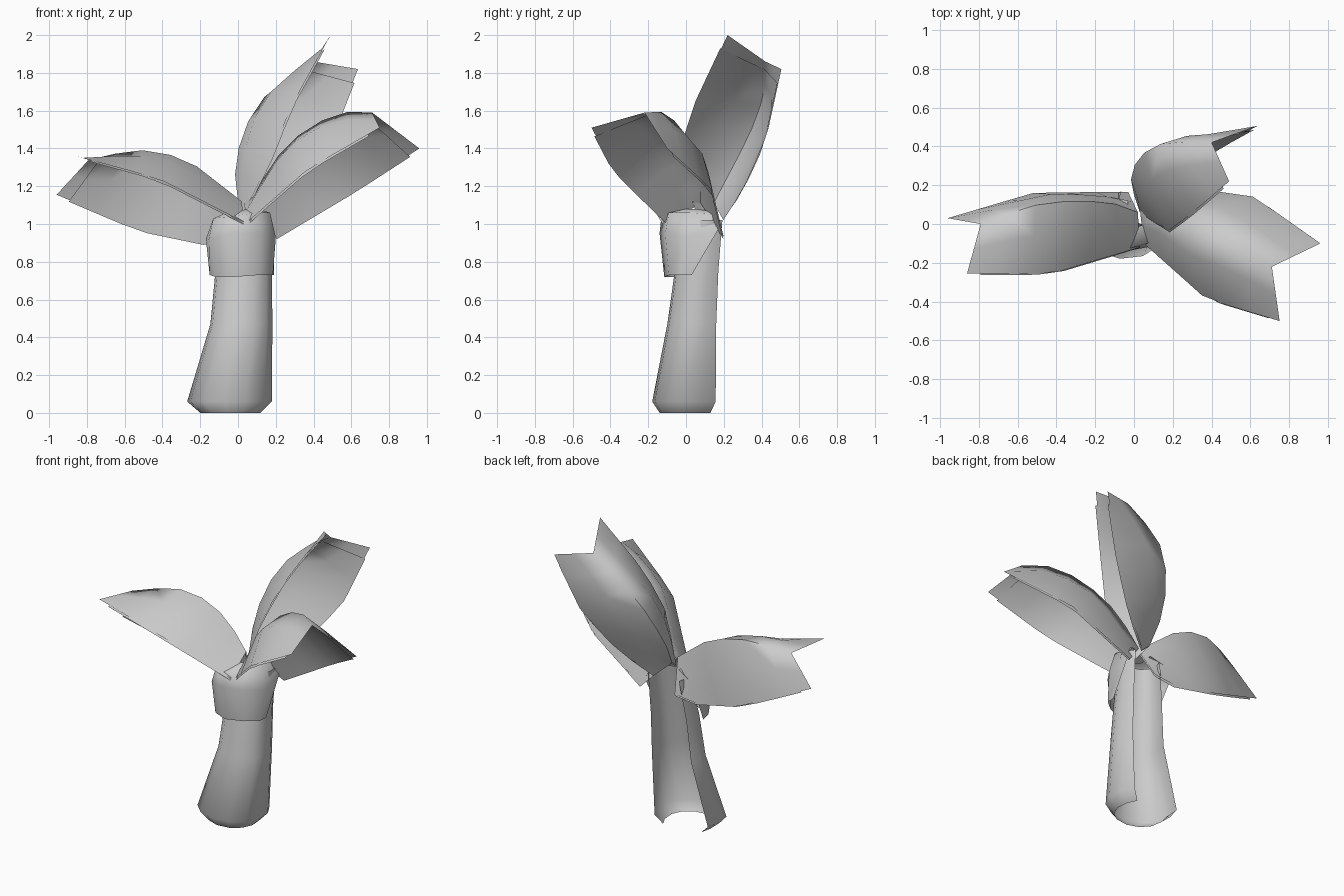
import bpy, math
from mathutils import Vector

if "Cube" in bpy.data.objects:
    bpy.data.objects.remove(bpy.data.objects["Cube"])

grey = bpy.data.materials.new("plain_grey")
grey.diffuse_color = (0.6, 0.6, 0.6, 1)
grey.use_nodes = True
grey.node_tree.nodes["Principled BSDF"].inputs["Base Color"].default_value = grey.diffuse_color


def grid(name, rows, angle=75):
    """Open sheet from equal-length rows of points."""
    n = len(rows[0])
    verts = [tuple(p) for r in rows for p in r]
    faces = [(i * n + j, i * n + j + 1, (i + 1) * n + j + 1, (i + 1) * n + j)
             for i in range(len(rows) - 1) for j in range(n - 1)]
    me = bpy.data.meshes.new(name)
    me.from_pydata(verts, [], faces)
    me.materials.append(grey)
    ob = bpy.data.objects.new(name, me)
    bpy.context.collection.objects.link(ob)
    bpy.ops.object.select_all(action='DESELECT')
    ob.select_set(True)
    bpy.context.view_layer.objects.active = ob
    bpy.ops.object.shade_smooth_by_angle(angle=math.radians(angle))
    return ob


def along(path, t):
    """Point at fraction t of a polyline's length."""
    pts = [Vector(p) for p in path]
    lens = [(b - a).length for a, b in zip(pts, pts[1:])]
    d = t * sum(lens)
    for a, b, l in zip(pts, pts[1:], lens):
        if d <= l + 1e-6:
            return a.lerp(b, min(d / l, 1))
        d -= l
    return pts[-1]


def leaf(name, edge_a, ridge, edge_b, bulge_a, bulge_b, end=1.0, drop=0.0, steps=6):
    """Arched sheet hung from a ridge, with a notch between its two tips."""
    rows = []
    for i in range(steps + 1):
        t = end * i / steps
        a, r, b = (along(p, t) for p in (edge_a, ridge, edge_b))
        up = r - (a + b) / 2
        arch = math.sin(math.pi * i / steps) ** 0.5 if 0 < i < steps else 0
        row = [a, a.lerp(r, 0.5) + up * bulge_a * arch, r,
               r.lerp(b, 0.5) + up * bulge_b * arch, b]
        shift = up.normalized() * drop if up.length > 1e-4 else Vector()
        rows.append([p - shift for p in row])
    return grid(name, rows)


def trunk_point(ring, a):
    """Point on the trunk shell; its rear is squarer than its front."""
    z, cx, cy, rx, ry = ring
    c, s = math.cos(a), math.sin(a)
    if s > 0:
        c, s = math.copysign(abs(c) ** 0.5, c), s * 1.13
    return (cx + rx * c, cy + ry * s, z)


# Trunk: shell open at the back (z, centre x, centre y, radius x, radius y)
rings = [(0, -.04, 0, .16, .14), (.06, -.045, -.005, .225, .175),
         (.47, .018, .035, .165, .135), (.75, .03, .06, .15, .12),
         (1.02, .05, .1, .13, .1)]
arc = [math.radians(142 + 273 * k / 9) for k in range(10)]
grid("trunk", [[trunk_point(r, a) for a in arc] for r in rings])

# Collar wrapped round the front of the trunk top
grid("collar", [
    [(-.15, .03, .73), (-.12, -.07, .72), (-.02, -.115, .72), (.11, -.09, .73), (.185, -.03, .73), (.19, .03, .73)],
    [(-.17, .13, .92), (-.155, -.06, .92), (-.04, -.14, .95), (.12, -.11, .95), (.2, .0, .93), (.19, .17, .97)],
    [(-.12, .14, 1.03), (-.13, -.04, 1.03), (-.04, -.13, 1.04), (.1, -.09, 1.06), (.17, .02, 1.06), (.15, .16, 1.05)],
    [(-.03, .12, 1.07), (-.04, .02, 1.07), (0, -.02, 1.07), (.06, .0, 1.08), (.1, .05, 1.08), (.09, .12, 1.07)]])

# Leaves: front edge, ridge, rear edge, then how far each half bulges
leaves = {
    "left_leaf": (
        [(.03, -.12, 1.01), (-.42, -.255, 1.24), (-.86, -.255, 1.36)],
        [(.02, .06, 1.12), (-.07, .1, 1.19), (-.25, .12, 1.33), (-.4, .115, 1.38), (-.55, .09, 1.395), (-.79, 0, 1.34)],
        [(-.03, .165, .92), (-.18, .165, .9), (-.52, .16, .97), (-.96, .03, 1.155)], .12, .1),
    "right_leaf": (
        [(.05, -.1, 1.01), (.37, -.385, 1.29), (.75, -.5, 1.51)],
        [(.03, .08, 1.12), (.15, .08, 1.26), (.25, .02, 1.42), (.42, -.05, 1.54), (.6, -.14, 1.6), (.71, -.22, 1.59)],
        [(.2, .2, .93), (.62, .14, 1.18), (.96, -.1, 1.4)], .25, .2),
    "back_leaf": (
        [(.03, .06, 1.06), (.17, -.04, 1.34), (.28, .04, 1.62), (.49, .22, 2)],
        [(0, .15, 1.12), (-.02, .25, 1.3), (.02, .34, 1.47), (.08, .39, 1.6), (.17, .425, 1.71), (.4, .42, 1.86)],
        [(.1, .2, 1.03), (.28, .3, 1.17), (.48, .42, 1.43), (.635, .505, 1.82)], .22, .2)}
for name, rails in leaves.items():
    leaf(name, *rails)
    leaf(name + "_lining", *rails, end=.92, drop=.012)
